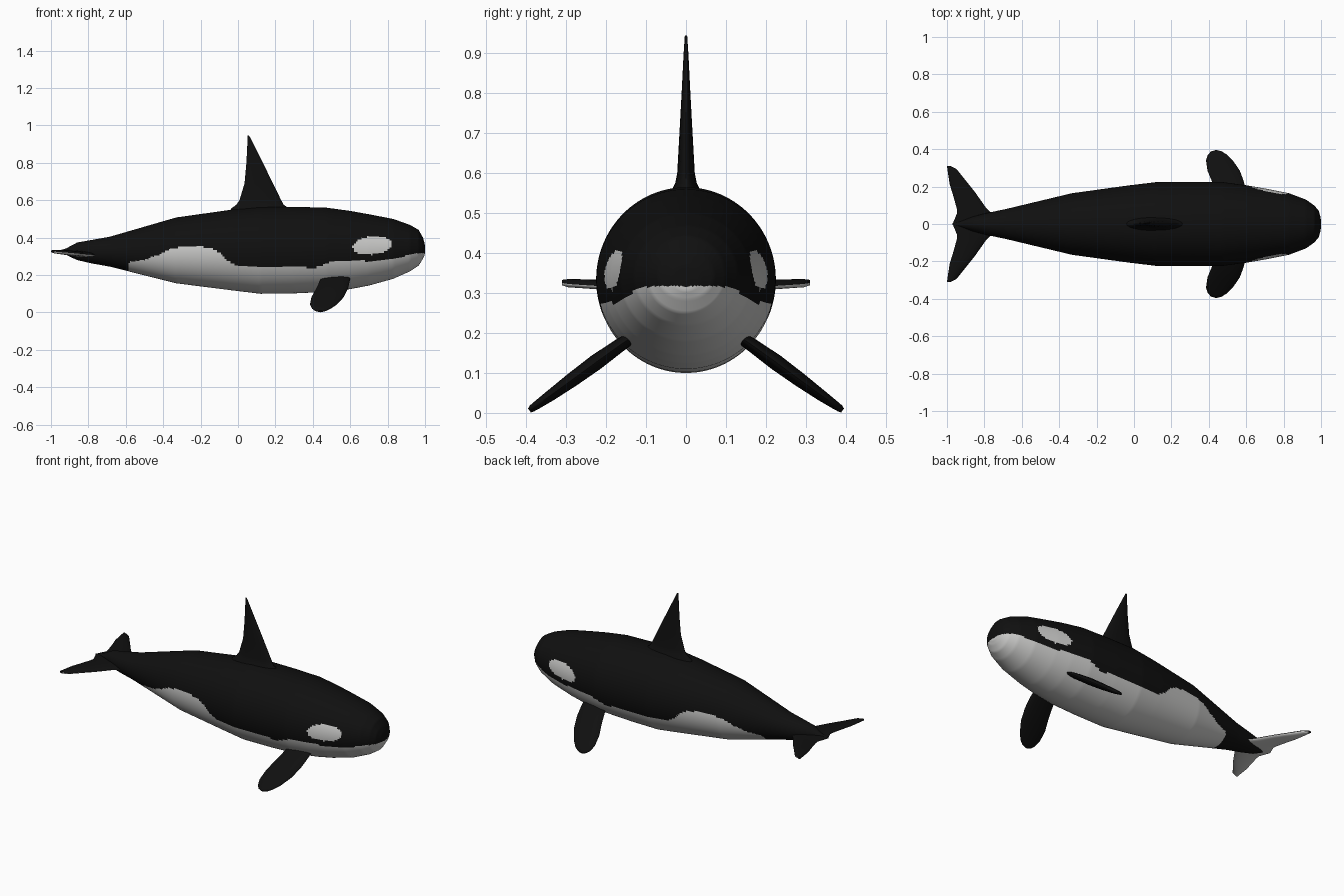
import bpy, bmesh, math
from mathutils import Vector

if "Cube" in bpy.data.objects:
    bpy.data.objects.remove(bpy.data.objects["Cube"], do_unlink=True)


def make_material(name, colour):
    mat = bpy.data.materials.new(name)
    mat.use_nodes = True
    mat.diffuse_color = colour
    mat.node_tree.nodes["Principled BSDF"].inputs["Base Color"].default_value = colour
    return mat


MATERIALS = [make_material("black skin", (0.005, 0.005, 0.005, 1)),
             make_material("white skin", (0.6, 0.6, 0.59, 1))]
BLACK, WHITE = 0, 1


def interpolate(table, x):
    """Straight-line lookup in a table of (x, value) pairs."""
    for (x0, v0), (x1, v1) in zip(table, table[1:]):
        if x <= x1:
            return v0 + (v1 - v0) * max(0, x - x0) / (x1 - x0)
    return table[-1][1]


def loft(name, rings, colour_rule, angle=50):
    """Skin closed rings of points, cap both ends and colour faces by a rule."""
    bm = bmesh.new()
    loops = [[bm.verts.new(p) for p in ring] for ring in rings]
    count = len(loops[0])
    for a, b in zip(loops, loops[1:]):
        for i in range(count):
            j = (i + 1) % count
            bm.faces.new((a[i], a[j], b[j], b[i]))
    bm.faces.new(loops[0])
    bm.faces.new(loops[-1])
    bmesh.ops.recalc_face_normals(bm, faces=bm.faces)
    bm.normal_update()
    for face in bm.faces:
        face.material_index = colour_rule(face)
    mesh = bpy.data.meshes.new(name)
    bm.to_mesh(mesh)
    bm.free()
    for mat in MATERIALS:
        mesh.materials.append(mat)
    obj = bpy.data.objects.new(name, mesh)
    bpy.context.collection.objects.link(obj)
    bpy.ops.object.select_all(action="DESELECT")
    obj.select_set(True)
    bpy.context.view_layer.objects.active = obj
    bpy.ops.object.shade_smooth_by_angle(angle=math.radians(angle))
    return obj


def fin_ring(lead, trail, normal, half_thickness, count=24):
    """Lens-shaped fin section between its leading and trailing points."""
    lead, trail, normal = Vector(lead), Vector(trail), Vector(normal)
    turns = [math.tau * i / count for i in range(count)]
    return [lead.lerp(trail, (1 - math.cos(t)) / 2)
            + normal * half_thickness * math.sin(t) for t in turns]


def all_black(face):
    return BLACK


# Body stations: x, top, bottom, half width
BODY = [(-0.97, 0.328, 0.322, 0.004), (-0.92, 0.342, 0.308, 0.018),
        (-0.86, 0.374, 0.28, 0.04), (-0.78, 0.388, 0.262, 0.06),
        (-0.685, 0.405, 0.245, 0.08), (-0.33, 0.508, 0.156, 0.165),
        (-0.03, 0.55, 0.118, 0.206), (0.12, 0.565, 0.1, 0.224),
        (0.3, 0.565, 0.102, 0.225), (0.475, 0.56, 0.11, 0.224),
        (0.6, 0.543, 0.125, 0.207), (0.7, 0.525, 0.144, 0.19),
        (0.83, 0.5, 0.18, 0.164), (0.92, 0.468, 0.22, 0.13),
        (0.965, 0.442, 0.25, 0.098), (0.988, 0.402, 0.285, 0.07),
        (0.998, 0.37, 0.306, 0.035), (1.0, 0.34, 0.33, 0.005)]

# Upper edge of the white belly: x, height
BELLY_EDGE = [(-0.595, 0.2), (-0.58, 0.27), (-0.5, 0.282), (-0.42, 0.31),
              (-0.36, 0.343), (-0.27, 0.352), (-0.15, 0.348), (-0.1, 0.32),
              (-0.05, 0.272), (0, 0.245), (0.42, 0.24), (0.5, 0.274),
              (0.76, 0.276), (0.85, 0.292), (0.95, 0.315), (1, 0.318)]


def body_colour(face):
    x, y, z = face.calc_center_median()
    # Tilted oval patch above each eye
    dx, dz = x - 0.717, z - 0.358
    along, across = dx + 0.15 * dz, dz - 0.12 * dx
    if (along / 0.105) ** 2 + (across / 0.049) ** 2 < 1:
        return WHITE
    # Belly and flank patch
    return WHITE if x > -0.59 and z < interpolate(BELLY_EDGE, x) else BLACK


def body_ring(station, count=112):
    x, top, bottom, width = station
    middle, height = (top + bottom) / 2, (top - bottom) / 2
    turns = [math.tau * i / count for i in range(count)]
    return [(x, width * math.cos(t), middle + height * math.sin(t)) for t in turns]


stations = []
for a, b in zip(BODY, BODY[1:]):
    a, b = Vector(a), Vector(b)
    steps = math.ceil((b - a).length / 0.011)
    stations += [a.lerp(b, i / steps) for i in range(steps)]
stations.append(Vector(BODY[-1]))
loft("body", [body_ring(s) for s in stations], body_colour)

# Dorsal fin sections: height, leading x, trailing x, half thickness
DORSAL = [(0.52, 0.3, -0.06, 0.045), (0.557, 0.272, -0.035, 0.036),
          (0.575, 0.245, -0.01, 0.027), (0.6, 0.231, 0.008, 0.022),
          (0.69, 0.187, 0.035, 0.017), (0.8, 0.133, 0.045, 0.011),
          (0.9, 0.083, 0.05, 0.006), (0.945, 0.06, 0.052, 0.003)]
loft("dorsal_fin", [fin_ring((lead, 0, z), (trail, 0, z), (0, 1, 0), t)
                    for z, lead, trail, t in DORSAL], all_black)

# Pectoral fin sections: y, z, leading x, trailing x, half thickness
PECTORAL = [(0.12, 0.2, 0.6, 0.45, 0.014), (0.165, 0.17, 0.598, 0.438, 0.017),
            (0.225, 0.127, 0.588, 0.418, 0.02), (0.285, 0.083, 0.566, 0.393, 0.018),
            (0.34, 0.043, 0.528, 0.385, 0.014), (0.37, 0.022, 0.497, 0.395, 0.011),
            (0.386, 0.011, 0.472, 0.41, 0.009), (0.392, 0.006, 0.45, 0.43, 0.006)]
for side, label in ((1, "left"), (-1, "right")):
    rings = [fin_ring((lead, side * y, z), (trail, side * y, z),
                      (0, side * 0.59, 0.81), t)
             for y, z, lead, trail, t in PECTORAL]
    loft(label + "_pectoral_fin", rings, all_black)

# Tail fluke sections, centre to tip: y, leading x, trailing x, half thickness
FLUKE = [(0, -0.75, -0.97, 0.016), (0.06, -0.765, -0.945, 0.015),
         (0.085, -0.79, -0.948, 0.014), (0.17, -0.85, -0.972, 0.013),
         (0.21, -0.882, -0.985, 0.012), (0.295, -0.95, -0.998, 0.01),
         (0.31, -0.982, -1.0, 0.007)]


def fluke_height(x):
    return 0.31 - 0.085 * (x + 0.8)


def fluke_colour(face):
    return WHITE if face.normal.z < -0.05 else BLACK


span = [(-y, *rest) for y, *rest in reversed(FLUKE[1:])] + FLUKE
loft("tail_flukes", [fin_ring((lead, y, fluke_height(lead)),
                              (trail, y, fluke_height(trail)), (0, 0, 1), t)
                     for y, lead, trail, t in span], fluke_colour)
